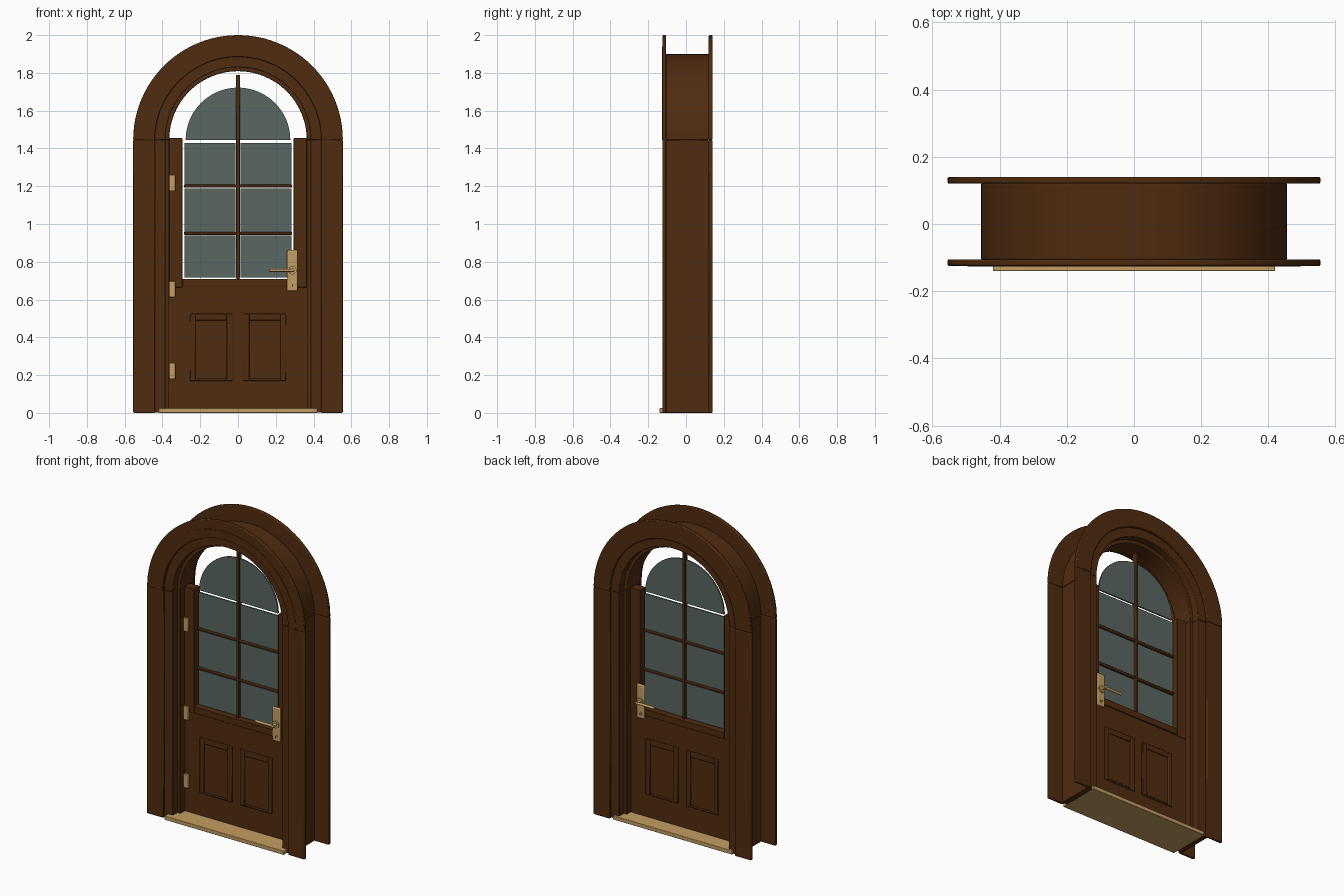
import bpy, bmesh, math
from mathutils import Vector

old = bpy.data.objects.get("Cube")
if old:
    bpy.data.objects.remove(old)


def material(name, rgb, rough=0.5):
    m = bpy.data.materials.new(name)
    m.use_nodes = True
    m.diffuse_color = (*rgb, 1)
    node = m.node_tree.nodes["Principled BSDF"]
    node.inputs["Base Color"].default_value = (*rgb, 1)
    node.inputs["Roughness"].default_value = rough
    return m


WOOD = material("brown wood", (0.08, 0.025, 0.005))
GLASS = material("grey green glass", (0.1, 0.135, 0.125))
BRASS = material("brass", (0.55, 0.34, 0.12))
DARK = material("dark keyhole", (0.02, 0.015, 0.01))

SPRING = 1.445          # height where the arch begins
FRONT, BACK = -0.015, 0.035   # faces of the door leaf
MID = (FRONT + BACK) / 2


def finish(name, bm, mat, bevel=0.0):
    bmesh.ops.recalc_face_normals(bm, faces=bm.faces)
    mesh = bpy.data.meshes.new(name)
    bm.to_mesh(mesh)
    bm.free()
    ob = bpy.data.objects.new(name, mesh)
    bpy.context.collection.objects.link(ob)
    mesh.materials.append(mat)
    bpy.context.view_layer.objects.active = ob
    for o in bpy.context.selected_objects:
        o.select_set(False)
    ob.select_set(True)
    bpy.ops.object.shade_smooth_by_angle(angle=math.radians(30))
    if bevel:
        mod = ob.modifiers.new("soft edges", "BEVEL")
        mod.width = bevel
        mod.segments = 2
        mod.limit_method = "ANGLE"
    return ob


def box(name, x, y, z, mat=WOOD, bevel=0.0):
    bm = bmesh.new()
    bmesh.ops.create_cube(bm, size=1)
    for v in bm.verts:
        v.co = Vector([(a + b) / 2 + c * (b - a) for (a, b), c in zip((x, y, z), v.co)])
    return finish(name, bm, mat, bevel)


def arch(name, inner, outer, y, bevel=0.0, steps=48):
    """Half ring standing on the spring line."""
    bm = bmesh.new()
    rings = []
    for i in range(steps + 1):
        a = math.pi * i / steps
        rings.append([bm.verts.new((r * math.cos(a), d, SPRING + r * math.sin(a)))
                      for r, d in ((inner, y[0]), (outer, y[0]), (outer, y[1]), (inner, y[1]))])
    for p, q in zip(rings, rings[1:]):
        for k in range(4):
            bm.faces.new((p[k], p[k - 1], q[k - 1], q[k]))
    bm.faces.new(rings[0])
    bm.faces.new(rings[-1])
    return finish(name, bm, WOOD, bevel)


def surround(name, inner, outer, y, bottom=0.0, bevel=0.0):
    """Arch carried by a straight post on each side."""
    arch(name + "_arch", inner, outer, y, bevel)
    box(name + "_left_post", (inner, outer), y, (bottom, SPRING), WOOD, bevel)
    box(name + "_right_post", (-outer, -inner), y, (bottom, SPRING), WOOD, bevel)


def rod(name, start, end, radius, mat):
    bm = bmesh.new()
    axis = Vector(end) - Vector(start)
    bmesh.ops.create_cone(bm, cap_ends=True, segments=20, radius1=radius,
                          radius2=radius, depth=axis.length)
    turn = axis.to_track_quat("Z", "Y")
    for v in bm.verts:
        v.co = turn @ v.co + (Vector(start) + Vector(end)) / 2
    return finish(name, bm, mat)


# Surround: casings, frame and stop
surround("front_casing", 0.44, 0.555, (-0.125, -0.105), 0, 0.005)
surround("back_casing", 0.44, 0.555, (0.12, 0.14), 0, 0.005)
arch("front_casing_band", 0.442, 0.495, (-0.127, -0.11))
surround("frame", 0.385, 0.455, (-0.106, 0.121), 0.001, 0.003)
surround("stop", 0.364, 0.39, (-0.06, 0.075), 0.002, 0.003)
box("sill", (-0.42, 0.42), (-0.14, 0.135), (0, 0.025), BRASS, 0.003)

# Door leaf: lower board, stiles and trims
box("lower_board", (-0.364, 0.364), (FRONT, BACK), (0.025, 0.71), WOOD)
for side, s in (("left", 1), ("right", -1)):
    box(side + "_stile", sorted((s * 0.295, s * 0.364)), (FRONT - 0.004, BACK + 0.004),
        (0.665, 1.455), WOOD, 0.003)
box("middle_rail", (-0.294, 0.294), (FRONT - 0.008, BACK + 0.008), (0.668, 0.71), WOOD, 0.003)

# Panel mouldings on both faces
for face, y in (("front", (FRONT - 0.009, FRONT + 0.002)), ("back", (BACK - 0.002, BACK + 0.009))):
    for side, s in (("left", 1), ("right", -1)):
        name = face + "_" + side + "_panel_"
        for edge, a, b in (("outer", 0.225, 0.255), ("inner", 0.028, 0.06)):
            box(name + edge, sorted((s * a, s * b)), y, (0.17, 0.525), WOOD, 0.004)
        for edge, a, b in (("top", 0.49, 0.525), ("bottom", 0.17, 0.182)):
            box(name + edge, sorted((s * 0.06, s * 0.225)), y, (a, b), WOOD, 0.004)

# Glazing: panes, round head and bars
for side, s in (("left", 1), ("right", -1)):
    for i, z in enumerate(((0.717, 0.938), (0.95, 1.188), (1.2, 1.43))):
        box(f"{side}_pane_{i}", sorted((s * 0.014, s * 0.282)), (MID - 0.005, MID + 0.005), z, GLASS)

bm = bmesh.new()
rim = [bm.verts.new((0.277 * math.cos(math.pi * i / 40), MID - 0.005,
                     SPRING + 0.277 * math.sin(math.pi * i / 40))) for i in range(41)]
made = bmesh.ops.extrude_face_region(bm, geom=[bm.faces.new(rim)])["geom"]
bmesh.ops.translate(bm, vec=(0, 0.01, 0), verts=[g for g in made if isinstance(g, bmesh.types.BMVert)])
finish("arched_pane", bm, GLASS)

box("upright_bar", (-0.01, 0.01), (MID - 0.016, MID + 0.016), (0.71, 1.79), WOOD, 0.004)
for i, z in enumerate((0.95, 1.2)):
    box(f"cross_bar_{i}", (-0.286, 0.286), (MID - 0.014, MID + 0.014), (z - 0.007, z + 0.008), WOOD, 0.004)

# Hinges
for i, z in enumerate((0.222, 0.655, 1.217)):
    box(f"hinge_{i}", (-0.364, -0.331), (FRONT - 0.014, FRONT + 0.005), (z - 0.043, z + 0.043), BRASS, 0.003)

# Handles on both faces
for face, y, d in (("front", FRONT, -1), ("back", BACK, 1)):
    at = lambda t: y + d * t
    plate = box(face + "_handle_plate", (0.26, 0.316), sorted((at(0), at(0.014))), (0.645, 0.862), BRASS, 0.008)
    plate.modifiers[0].segments = 3
    rod(face + "_handle_rose", (0.288, at(0.01), 0.755), (0.288, at(0.022), 0.755), 0.022, BRASS)
    rod(face + "_handle_neck", (0.288, at(0.01), 0.755), (0.288, at(0.05), 0.755), 0.01, BRASS)
    rod(face + "_handle_lever", (0.297, at(0.044), 0.755), (0.166, at(0.044), 0.755), 0.008, BRASS)
    rod(face + "_lock_ring", (0.288, at(0.01), 0.675), (0.288, at(0.017), 0.675), 0.012, BRASS)
    box(face + "_keyhole", (0.285, 0.291), sorted((at(0.012), at(0.018))), (0.668, 0.681), DARK)
